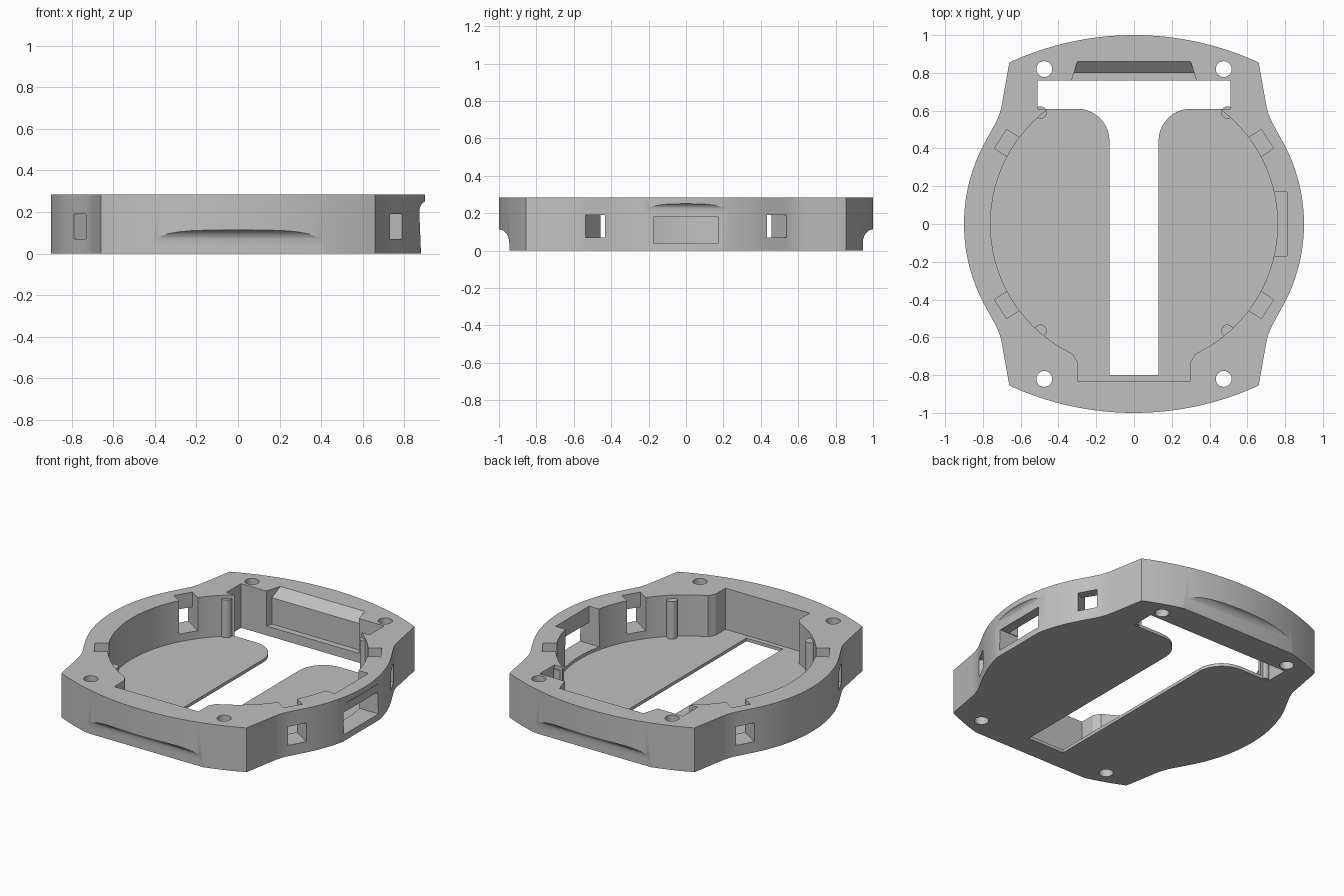
import bpy, bmesh
from math import sin, cos, radians, asin, pi
from mathutils import Vector

cube = bpy.data.objects.get("Cube")
if cube:
    bpy.data.objects.remove(cube, do_unlink=True)

HEIGHT, FLOOR, INNER = 0.285, 0.02, 0.76

grey = bpy.data.materials.new("plain_grey")
grey.use_nodes = True
grey.diffuse_color = (0.53, 0.53, 0.53, 1)
grey.node_tree.nodes["Principled BSDF"].inputs["Base Color"].default_value = (0.53, 0.53, 0.53, 1)


def arc(cx, cy, rx, ry, a0, a1, n):
    """Points along an elliptical arc, angles in degrees."""
    angles = [radians(a0 + (a1 - a0) * i / n) for i in range(n + 1)]
    return [(cx + rx * cos(a), cy + ry * sin(a)) for a in angles]


def upright(a, b, h):
    return Vector((a, b, h))


def extrude(name, pts, lo, hi, place=upright):
    """Closed solid from a profile, with place() mapping profile and depth to space."""
    bm = bmesh.new()
    ends = [[bm.verts.new(place(a, b, h)) for a, b in pts] for h in (lo, hi)]
    bm.faces.new(ends[0])
    bm.faces.new(ends[1])
    n = len(pts)
    for i in range(n):
        j = (i + 1) % n
        bm.faces.new((ends[0][i], ends[0][j], ends[1][j], ends[1][i]))
    bmesh.ops.recalc_face_normals(bm, faces=bm.faces)
    mesh = bpy.data.meshes.new(name)
    bm.to_mesh(mesh)
    bm.free()
    mesh.materials.append(grey)
    obj = bpy.data.objects.new(name, mesh)
    bpy.context.collection.objects.link(obj)
    return obj


def rect(x0, x1, y0, y1):
    return [(x0, y0), (x1, y0), (x1, y1), (x0, y1)]


def mirrored(half):
    """Complete a right-hand half profile across x = 0."""
    return half + [(-x, y) for x, y in reversed(half)]


def select_only(obj):
    bpy.ops.object.select_all(action='DESELECT')
    obj.select_set(True)
    bpy.context.view_layer.objects.active = obj


def cut(body, cutter):
    cutter.hide_render = True
    select_only(body)
    mod = body.modifiers.new("cut", 'BOOLEAN')
    mod.operation = 'DIFFERENCE'
    mod.solver = 'EXACT'
    mod.object = cutter
    bpy.ops.object.modifier_apply(modifier=mod.name)
    bpy.data.objects.remove(cutter, do_unlink=True)


# Outer shell: bulged ends, round sides, flared corners
end_radius = 1.575
spread = 90 - asin(0.66 / end_radius) * 180 / pi
flare = [(0.70, 0.63), (0.708, 0.595), (0.725, 0.55), (0.755, 0.495)]
end = arc(0, 1 - end_radius, end_radius, end_radius, 90, spread, 16)[1:]
upper = end + flare + arc(0, 0, 0.9, 0.9, 29, 0, 14)
side = upper + [(x, -y) for x, y in reversed(upper[:-1])]
outline = [(0, 1)] + side + [(0, -1)] + [(-x, y) for x, y in reversed(side)]
frame = extrude("frame", outline, 0, HEIGHT)

# Round well and front notch, both leaving the thin floor
cut(frame, extrude("well", arc(0, 0, INNER, INNER, 0, 356.25, 95), FLOOR, 0.5))
notch = mirrored([(0.30, -0.83), (0.30, -0.73), (0.34, -0.66)])
cut(frame, extrude("front_notch", notch, FLOOR, 0.5))

# Back opening and central floor slot with rounded mouth
cut(frame, extrude("back_opening", rect(-0.51, 0.51, 0.61, 0.76), -0.1, 0.5))
slot = [(0.13, -0.8)] + arc(0.30, 0.44, 0.17, 0.17, 180, 90, 10) + [(0.30, 0.65)]
cut(frame, extrude("floor_slot", mirrored(slot), -0.1, 0.1))


# Tapered pocket in the back wall with a sloped upper face
def tapered(y, z, h):
    return Vector((h * (0.33 - 0.3 * (y - 0.76)), y, z))


pocket = [(0.74, 0.06), (0.80, 0.06), (0.80, 0.23), (0.86, HEIGHT), (0.86, 0.35), (0.74, 0.35)]
cut(frame, extrude("back_pocket", pocket, -1, 1, tapered))

# Connector recess and window on one side
cut(frame, extrude("side_recess", rect(0.7, 0.81, -0.17, 0.17), 0.04, 0.5))
cut(frame, extrude("side_window", rect(0.7, 1.1, -0.175, 0.175), 0.04, 0.18))

# Four angled strap slots: open pocket inside, window through the wall
for angle in (32.5, 147.5, 212.5, 327.5):
    c, s = cos(radians(angle)), sin(radians(angle))

    def radial(r, t, h):
        return Vector((r * c - t * s, r * s + t * c, h))

    cut(frame, extrude("slot_pocket", rect(0.7, 0.838, -0.06, 0.06), 0.07, 0.5, radial))
    cut(frame, extrude("slot_window", rect(0.71, 1.1, -0.06, 0.06), 0.07, 0.19, radial))

# Finger scoops under the front and back ends
scoop = arc(1.0, 0.04, 0.055, 0.073, 180, 90, 10) + [(1.1, 0.113), (1.1, -0.1), (0.945, -0.1)]
for sign in (-1, 1):
    cut(frame, extrude("end_scoop", scoop, -0.6, 0.6, lambda a, b, h: Vector((h, sign * a, b))))

# Shallow scoop on the connector side
side_scoop = arc(0.908, 0.20, 0.036, 0.052, 180, 90, 8) + [(1.1, 0.252), (1.1, -0.1), (0.884, -0.1)]
cut(frame, extrude("side_scoop", side_scoop, -0.4, 0.4, lambda a, b, h: Vector((a, h, b))))

# Screw holes
for x in (-0.475, 0.475):
    for y in (-0.82, 0.82):
        cut(frame, extrude("screw_hole", arc(x, y, 0.042, 0.042, 0, 345, 23), -0.1, 0.5))

# Support posts against the inner wall
parts = [frame]
for fx, side_name in ((-1, "right"), (1, "left")):
    for y, end_name in ((-0.565, "front"), (0.59, "back")):
        post = arc(fx * 0.495, y, 0.033, 0.033, 0, 337.5, 15)
        parts.append(extrude(f"{end_name}_{side_name}_post", post, 0.005, 0.262))

for obj in parts:
    select_only(obj)
    bpy.ops.object.shade_smooth_by_angle(angle=radians(25))
